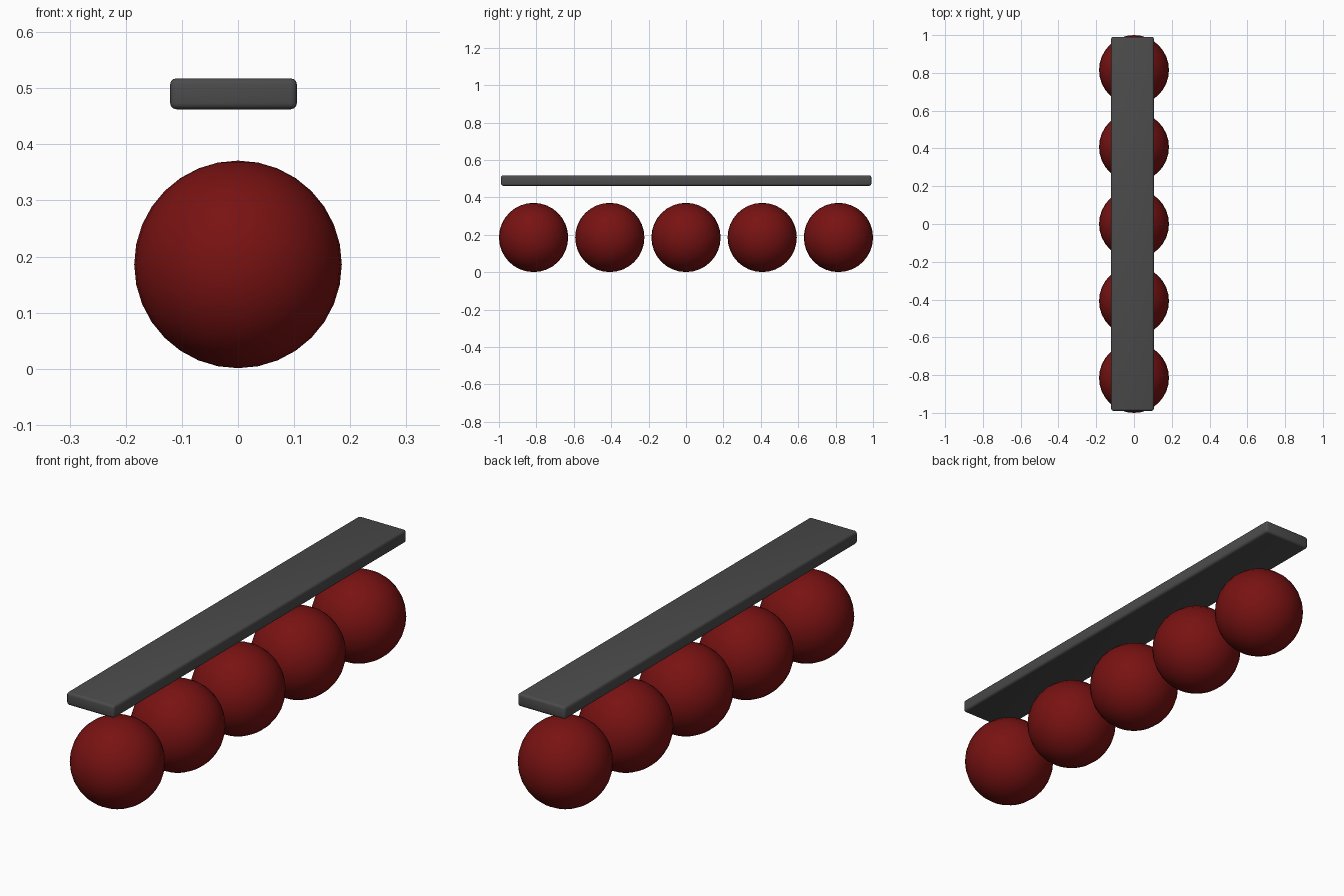
import bpy

if "Cube" in bpy.data.objects:
    bpy.data.objects.remove(bpy.data.objects["Cube"])


def material(name, color):
    m = bpy.data.materials.new(name)
    m.diffuse_color = (*color, 1.0)
    m.use_nodes = True
    m.node_tree.nodes["Principled BSDF"].inputs["Base Color"].default_value = m.diffuse_color
    return m


red = material("dark red", (0.19, 0.006, 0.006))
grey = material("dark grey", (0.07, 0.07, 0.07))

# Row of five balls along y
RADIUS = 0.185
for i in range(5):
    bpy.ops.mesh.primitive_uv_sphere_add(
        segments=32, ring_count=16, radius=RADIUS,
        location=(0, (i - 2) * 0.4075, RADIUS + 0.001))
    ball = bpy.context.object
    ball.name = f"ball_{i + 1}"
    ball.data.materials.append(red)
    bpy.ops.object.shade_smooth()

# Long flat board floating over the balls, with softened edges
bpy.ops.mesh.primitive_cube_add(size=1, location=(-0.008, 0.001, 0.49))
board = bpy.context.object
board.name = "board"
board.scale = (0.226, 1.98, 0.055)
bpy.ops.object.transform_apply(location=False, rotation=False, scale=True)
board.data.materials.append(grey)
bevel = board.modifiers.new("soft_edges", 'BEVEL')
bevel.width = 0.011
bevel.segments = 3
bpy.ops.object.modifier_apply(modifier=bevel.name)
bpy.ops.object.shade_smooth_by_angle(angle=0.7)
